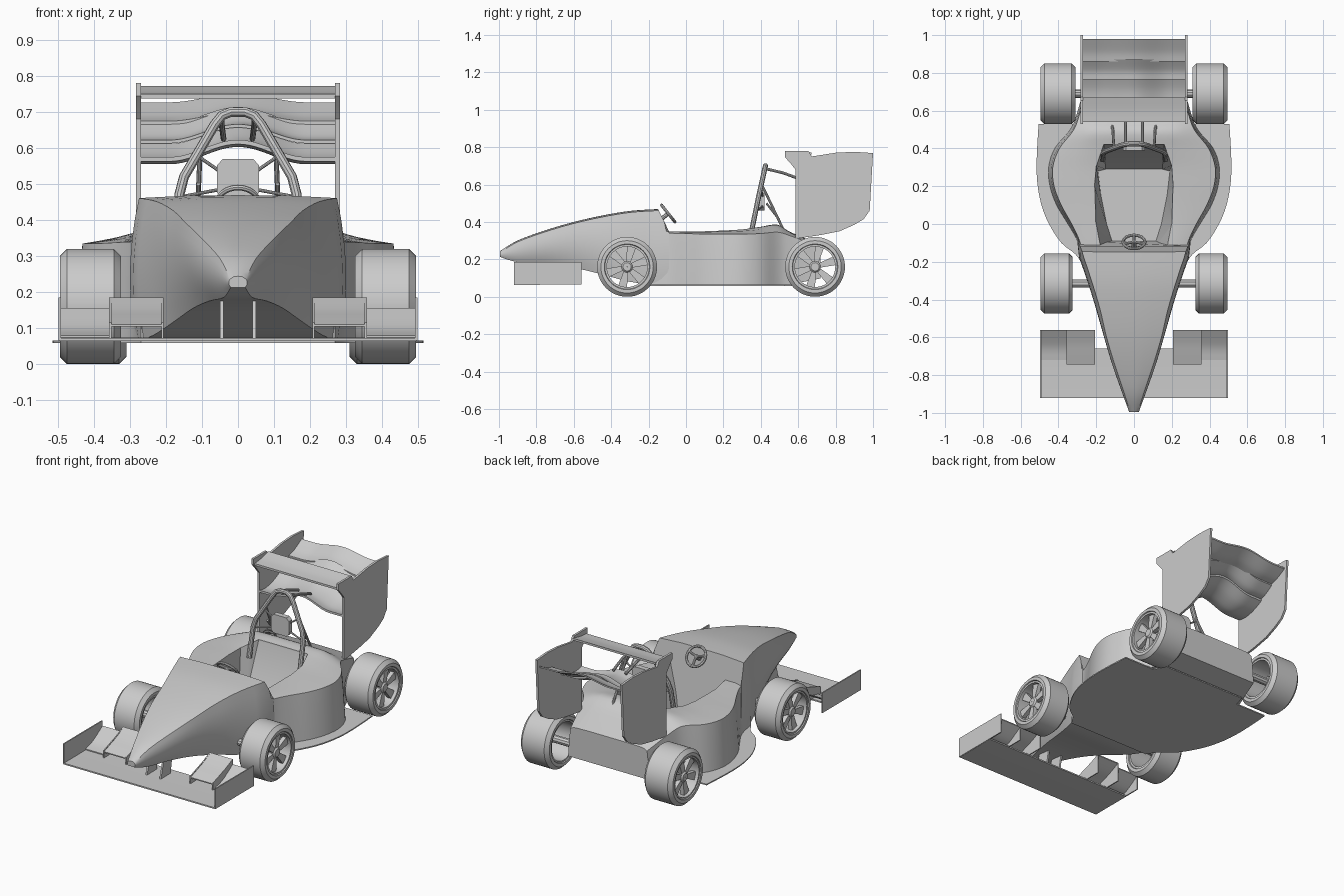
import bpy, bmesh, math
from mathutils import Vector

if "Cube" in bpy.data.objects:
    bpy.data.objects.remove(bpy.data.objects["Cube"])


def loft(name, rings, wrap=False):
    """Skin closed rings; cap the ends unless the rings wrap round."""
    bm = bmesh.new()
    vs = [[bm.verts.new(p) for p in r] for r in rings]
    n = len(rings[0])
    for i in range(len(vs) if wrap else len(vs) - 1):
        a, b = vs[i], vs[(i + 1) % len(vs)]
        for j in range(n):
            k = (j + 1) % n
            bm.faces.new((a[j], a[k], b[k], b[j]))
    if not wrap:
        bm.faces.new(vs[0])
        bm.faces.new(vs[-1])
    bmesh.ops.recalc_face_normals(bm, faces=bm.faces)
    me = bpy.data.meshes.new(name)
    bm.to_mesh(me)
    bm.free()
    ob = bpy.data.objects.new(name, me)
    bpy.context.collection.objects.link(ob)
    return ob


def spline(rows, steps):
    """Catmull-Rom through rows of numbers."""
    out = []
    for i in range(len(rows) - 1):
        p0, p1, p2, p3 = rows[max(i - 1, 0)], rows[i], rows[i + 1], rows[min(i + 2, len(rows) - 1)]
        for s in range(steps):
            t = s / steps
            out.append([b + .5 * t * (c - a + t * (2 * a - 5 * b + 4 * c - d + t * (3 * (b - c) + d - a)))
                        for a, b, c, d in zip(p0, p1, p2, p3)])
    return out + [list(rows[-1])]


def both(half):
    """Close a half outline (first and last on x=0) by mirroring it."""
    return half + [(-x, y, z) for x, y, z in reversed(half[1:-1])]


def plate(name, poly, x0, x1):
    return loft(name, [[(x, y, z) for y, z in poly] for x in (x0, x1)])


def sheet(name, prof, x0, x1, th=.006, bump=0, n=1):
    """Curved wing element spanning x, optionally raised in the middle."""
    prof = spline(prof, 5)
    rings = []
    for i in range(n + 1):
        x = x0 + (x1 - x0) * i / n
        b = bump * .5 * (1 + math.cos(math.pi * min(abs(x) / .19, 1)))
        rings.append([(x, y, z + b) for y, z in prof] + [(x, y, z + b - th) for y, z in reversed(prof)])
    return loft(name, rings)


def tube(name, pts, r):
    cu = bpy.data.curves.new(name, 'CURVE')
    cu.dimensions = '3D'
    cu.bevel_depth, cu.bevel_resolution, cu.use_fill_caps = r, 3, True
    sp = cu.splines.new('POLY')
    sp.points.add(len(pts) - 1)
    for p, q in zip(sp.points, pts):
        p.co = (*q, 1)
    ob = bpy.data.objects.new(name, cu)
    bpy.context.collection.objects.link(ob)
    return ob


def lathe(name, prof, c, seg=48):
    """Revolve closed (x, radius) profile about the x axis through c."""
    return loft(name, [[(c[0] + x, c[1] + r * math.cos(a), c[2] + r * math.sin(a)) for x, r in prof]
                       for a in (2 * math.pi * i / seg for i in range(seg))], True)


# nose cone: y, top width, side width, bottom width, top z, bottom z
nose = [(-.995, .022, .03, .02, .24, .213), (-.9, .05, .075, .04, .297, .185), (-.75, .1, .135, .08, .352, .175),
        (-.6, .145, .18, .125, .396, .155), (-.45, .18, .225, .175, .43, .12),
        (-.3, .225, .265, .235, .455, .08), (-.15, .275, .32, .285, .465, .062)]
rings = []
rows = spline(nose, 4)
for k, (y, wt, ws, wb, zt, zb) in enumerate(rows):
    half = [(0, y, zt + .004), (wt * .5, y, zt + .003), (wt, y, zt - .004)]
    for i in range(1, 8):
        t = i / 7
        half.append(((1 - t) ** 2 * wt + 2 * t * (1 - t) * ws + t * t * wb, y, zt - .004 + (zb - zt + .004) * t))
    half.append((0, y, zb))
    if k == len(rows) - 1:  # raked dash edge
        half = [(x, y + .06 * min((.47 - z) / .12, 1), z) for x, y, z in half]
    rings.append(both(half))
loft("nose_cone", rings)

# tub with side pods: y, top width, bottom width, outer z, centre z
tub = [(-.22, .265, .27, .34, .345), (-.1, .285, .295, .34, .35), (0, .33, .35, .338, .35), (.1, .385, .41, .335, .352),
       (.2, .423, .445, .335, .356), (.3, .43, .452, .335, .362), (.4, .395, .42, .338, .375),
       (.49, .325, .345, .345, .385), (.56, .295, .31, .325, .345), (.72, .25, .265, .265, .28)]
rings = []
for y, wt, wb, zo, zc in spline(tub, 4):
    zb = .064 + max(0, y - .55) * .2
    rings.append(both([(0, y, zc), (.12, y, zc), (.21, y, zc - .002), (.5 * (wt + .21), y, (zo + zc) / 2 + .003),
                       (wt, y, zo), (wt * .6 + wb * .4, y, zo * .7 + zb * .3), (wb, y, zb), (0, y, zb)]))
body = loft("tub", rings)

# cockpit opening
top = [(.0, -.13), (.18, -.13), (.205, 0), (.21, .2), (.2, .31), (.16, .42), (0, .42)]
low = [(.0, -.14), (.1, -.14), (.145, 0), (.175, .15), (.19, .28), (.15, .29), (0, .29)]
cut = loft("cockpit_cutter", [both([(x, y, .1) for x, y in low]), both([(x, y, .37) for x, y in top]),
                              both([(x, y, .6) for x, y in top])])
cut.hide_render = True
mod = body.modifiers.new("cockpit", 'BOOLEAN')
mod.object, mod.operation, mod.solver = cut, 'DIFFERENCE', 'EXACT'
bpy.context.view_layer.objects.active = body
bpy.ops.object.modifier_apply(modifier=mod.name)
bpy.data.objects.remove(cut)

# floor tray
edge = spline([(.27, -.22), (.31, -.16), (.385, -.1), (.45, 0), (.49, .1), (.512, .22), (.515, .35), (.505, .53)], 3)
edge = [(0, -.22)] + edge + [(.3, .53), (.28, .6), (0, .6)]
loft("floor_tray", [both([(x, y, z) for x, y in edge]) for z in (.058, .065)])

# wheels and axles
for end, cy, hw in (("front", -.315, .085), ("rear", .69, .0925)):
    for s, side in ((1, "right"), (-1, "left")):
        c = (s * (.495 - hw), cy, .16)
        lathe(f"{end}_tyre_{side}", [(-hw, .122), (-hw, .14), (-hw + .02, .16), (hw - .02, .16),
                                    (hw, .14), (hw, .122), (hw - .008, .118), (-hw + .008, .118)], c)
        lathe(f"{end}_rim_{side}", [(-hw + .005, .119), (hw - .005, .119), (hw - .005, .108), (-hw + .005, .11)], c)
        xo = s * (hw - .025)
        lathe(f"{end}_hub_{side}", [(xo - s * .06, .001), (xo - s * .06, .03), (xo, .03), (xo + s * .008, .022),
                                   (xo + s * .008, .001)], c, 24)
        for k in range(6):
            a = math.pi / 3 * k + .3
            u, v = Vector((0, math.cos(a), math.sin(a))), Vector((0, -math.sin(a), math.cos(a)))
            o = Vector(c)
            loft(f"{end}_spoke_{side}_{k}",
                 [[o + Vector((xo + s * dx, 0, 0)) + u * r + v * w * q for dx, q in ((0, -1), (0, 1), (-.025, 1), (-.025, -1))]
                  for r, w in ((.022, .012), (.112, .024))])
    tube(f"{end}_axle", [(-.45, cy, .16), (.45, cy, .16)], .022)

# front wing
sheet("front_wing_plane", [(-.92, .072), (-.8, .072), (-.66, .074)], -.495, .495, .008)
for s in (1, -1):
    plate("front_endplate", [(-.92, .066), (-.56, .066), (-.56, .185), (-.92, .185)], s * .491, s * .498)
    sheet("front_outer_flap", [(-.72, .08), (-.65, .1), (-.56, .155)], s * .355, s * .492)
    sheet("front_inner_flap", [(-.745, .11), (-.69, .13), (-.63, .152), (-.56, .185)], s * .21, s * .355)
    for x in (.21, .355):
        plate("flap_fence", [(-.745, .068), (-.56, .068), (-.56, .185), (-.63, .155), (-.745, .115)],
              s * x - .003, s * x + .003)
    plate("nose_pylon", [(-.79, .07), (-.7, .07), (-.68, .18), (-.76, .18)], s * .045 - .005, s * .045 + .005)

# rear wing
end_poly = [(.53, .78), (.655, .78), (.672, .75), (.8, .77), (.9, .775), (1, .768), (.982, .46), (.95, .415),
            (.9, .385), (.82, .35), (.72, .33), (.585, .31), (.585, .68), (.56, .712), (.53, .745)]
for s in (1, -1):
    plate("rear_endplate", end_poly, s * .27, s * .283)
sheet("rear_top_slat", [(.54, .75), (.6, .756), (.67, .772)], -.27, .27, .012)
sheet("rear_main_plane", [(.585, .575), (.64, .567), (.71, .58), (.78, .612)], -.27, .27, .012, .048, 32)
sheet("rear_lower_flap", [(.765, .622), (.81, .632), (.87, .67)], -.27, .27, .009, .044, 32)
sheet("rear_upper_flap", [(.86, .675), (.91, .69), (.98, .727)], -.27, .27, .009, .025, 32)

# roll hoop, braces and wing supports
path = [(-.165, .34, .3), (-.163, .375, .47), (-.15, .385, .52), (-.065, .417, .665), (-.045, .422, .69), (-.02, .425, .7)]
tube("roll_hoop", path + [(-x, y, z) for x, y, z in reversed(path)], .014)
for s in (1, -1):
    tube("hoop_brace", [(s * .105, .405, .6), (s * .115, .52, .36)], .007)
    tube("wing_support", [(s * .045, .425, .685), (s * .045, .52, .662), (s * .04, .62, .625)], .008)
    tube("wing_lower_support", [(s * .11, .43, .5), (s * .11, .5, .41)], .006)
    tube("headrest_upper_strut", [(s * .115, .402, .58), (s * .05, .41, .535)], .005)
    tube("headrest_lower_strut", [(s * .155, .385, .465), (s * .05, .41, .485)], .005)

# headrest pad
pad = [(.042, .46), (.058, .476), (.058, .552), (.042, .57)]
pad = pad + [(-x, z) for x, z in reversed(pad)]
loft("headrest", [[(x, y, z) for x, z in pad] for y in (.39, .42)])

# steering wheel: tilted ring, spokes and column
cen = Vector((0, -.095, .445))
up, ax = Vector((0, -.62, .78)), Vector((0, .78, .62))
ring = []
for i in range(32):
    a = 2 * math.pi * i / 32
    d = Vector((1, 0, 0)) * math.cos(a) + up * math.sin(a)
    ring.append([cen + d * (.058 + .008 * math.cos(b)) + ax * .008 * math.sin(b)
                 for b in (math.pi / 4 * j for j in range(8))])
loft("steering_wheel", ring, True)
for a in (.3, math.pi - .3, -math.pi / 2):
    tube("steering_spoke", [cen, cen + (Vector((1, 0, 0)) * math.cos(a) + up * math.sin(a)) * .056], .007)
tube("steering_column", [cen + ax * .005, cen - ax * .12], .012)

# curves to meshes, then smooth shading with crisp edges
bpy.ops.object.select_all(action='SELECT')
bpy.context.view_layer.objects.active = body
bpy.ops.object.convert(target='MESH')
bpy.ops.object.select_all(action='SELECT')
bpy.ops.object.shade_smooth_by_angle(angle=math.radians(32))
